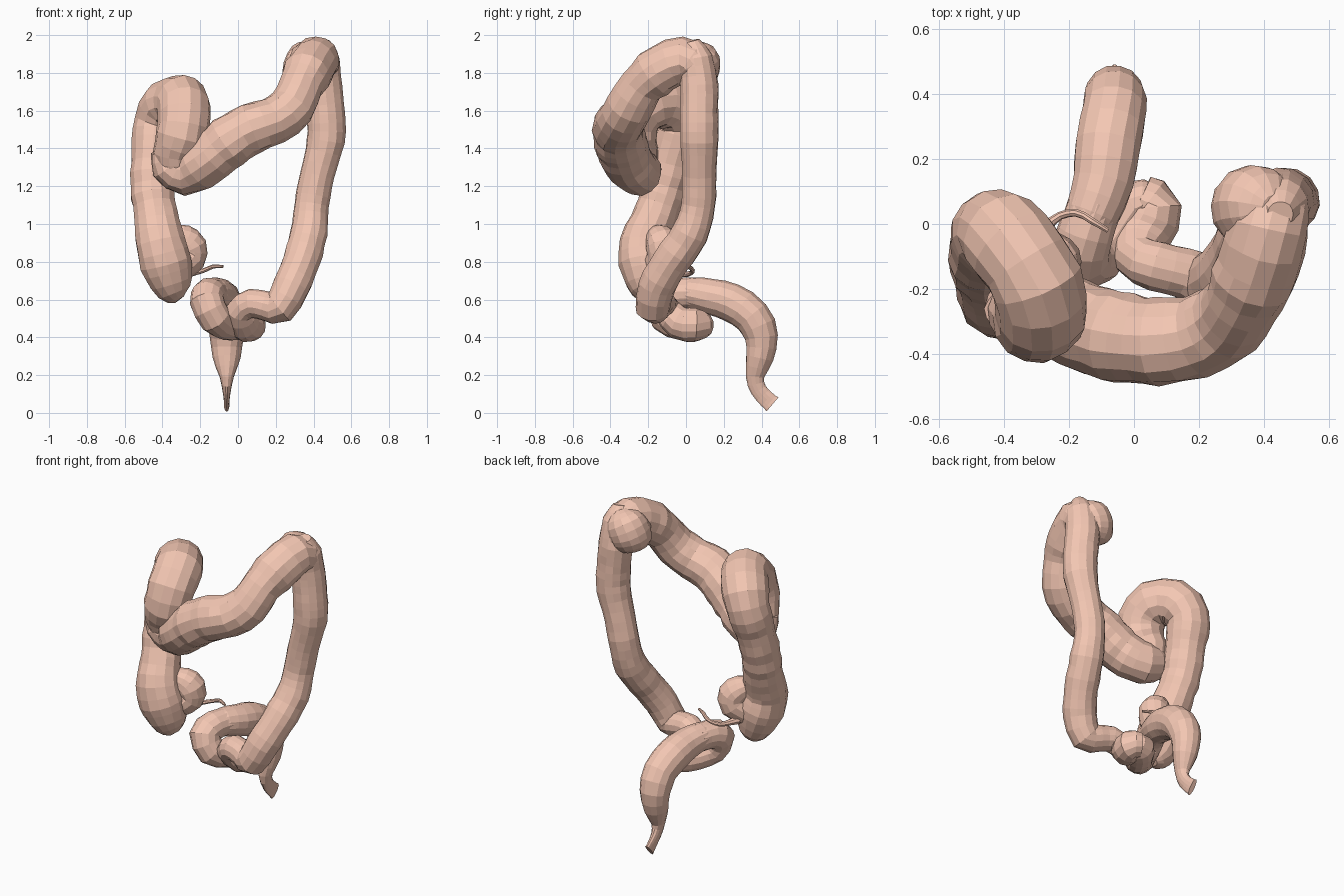
import bpy, bmesh, math, random
from mathutils import Vector

random.seed(4)
mat = bpy.data.materials.new("tissue")
mat.diffuse_color = (0.90, 0.57, 0.45, 1)


def spline(pts, step):
    """Catmull-Rom through (x, y, z, radius) points."""
    p = [Vector(q) for q in pts]
    p = [p[0] * 2 - p[1]] + p + [p[-1] * 2 - p[-2]]
    out = []
    for i in range(1, len(p) - 2):
        a, b, c, d = p[i - 1:i + 3]
        n = max(2, round((c - b).length / step))
        for k in range(n):
            t = k / n
            out.append(0.5 * (2 * b + (c - a) * t + (2 * a - 5 * b + 4 * c - d) * t * t
                              + (3 * b - a - 3 * c + d) * t ** 3))
    return out + [p[-2]]


def tube(name, pts, sides=14, step=0.055, lump=0.05, shape=None):
    """Faceted tube of varying radius with slightly pinched rings."""
    path = spline(pts, step)
    pos = [v.to_3d() for v in path]
    bm = bmesh.new()
    rings, u = [], None
    for i, c in enumerate(pos):
        t = (pos[min(i + 1, len(pos) - 1)] - pos[max(i - 1, 0)]).normalized()
        if u is None:
            u = t.orthogonal()
        u = (u - t * u.dot(t)).normalized()
        w = t.cross(u)
        r = max(path[i].w, 0.004) * (1 + random.uniform(-lump, lump) * 0.6)
        ring = []
        for k in range(sides):
            a = 2 * math.pi * k / sides
            rr = r * (1 + random.uniform(-lump, lump) * 0.5)
            co = c + (u * math.cos(a) + w * math.sin(a)) * rr
            ring.append(bm.verts.new(shape(co) if shape else co))
        rings.append(ring)
    for a, b in zip(rings, rings[1:]):
        for k in range(sides):
            j = (k + 1) % sides
            bm.faces.new((a[k], a[j], b[j], b[k]))
    bm.faces.new(rings[0][::-1])
    bm.faces.new(rings[-1])
    bmesh.ops.recalc_face_normals(bm, faces=bm.faces)
    me = bpy.data.meshes.new(name)
    bm.to_mesh(me)
    bm.free()
    me.materials.append(mat)
    ob = bpy.data.objects.new(name, me)
    bpy.context.collection.objects.link(ob)
    return ob


# Ascending limb, from the blind pouch up and over the first bend
tube("ascending_limb", [
    (-0.31, -0.20, 0.60, 0.03), (-0.335, -0.20, 0.64, 0.09), (-0.37, -0.21, 0.75, 0.135),
    (-0.41, -0.22, 0.90, 0.135), (-0.435, -0.16, 1.05, 0.118), (-0.455, -0.11, 1.20, 0.116),
    (-0.445, -0.06, 1.38, 0.120), (-0.425, -0.02, 1.53, 0.130), (-0.37, -0.07, 1.63, 0.140),
    (-0.30, -0.18, 1.645, 0.142), (-0.285, -0.27, 1.57, 0.142), (-0.30, -0.29, 1.46, 0.135),
    (-0.33, -0.265, 1.37, 0.118), (-0.32, -0.25, 1.28, 0.10)])

# Side pouch and its worm-like tail
tube("side_pouch", [
    (-0.35, -0.17, 0.95, 0.04), (-0.30, -0.14, 0.925, 0.08), (-0.255, -0.12, 0.88, 0.092),
    (-0.26, -0.12, 0.82, 0.09), (-0.32, -0.16, 0.77, 0.08)], step=0.04)
tube("tail", [
    (-0.31, -0.09, 0.74, 0.025), (-0.25, 0.01, 0.735, 0.014), (-0.18, 0.035, 0.755, 0.012),
    (-0.13, 0.01, 0.775, 0.011), (-0.08, -0.02, 0.775, 0.008)], sides=8, step=0.025)

# Transverse limb across the front
tube("transverse_limb", [
    (-0.40, -0.27, 1.39, 0.06), (-0.37, -0.255, 1.32, 0.10), (-0.28, -0.25, 1.275, 0.120),
    (-0.17, -0.31, 1.335, 0.135), (-0.05, -0.345, 1.43, 0.140), (0.07, -0.36, 1.505, 0.136),
    (0.19, -0.345, 1.545, 0.125), (0.285, -0.30, 1.62, 0.125), (0.335, -0.235, 1.73, 0.12),
    (0.38, -0.13, 1.82, 0.128), (0.415, -0.01, 1.87, 0.125), (0.425, 0.05, 1.83, 0.115),
    (0.44, 0.07, 1.75, 0.09)], lump=0.07)

# Bulge behind the high bend
tube("high_bend_bulge", [
    (0.43, 0.05, 1.95, 0.04), (0.41, 0.055, 1.91, 0.10), (0.375, 0.055, 1.85, 0.130),
    (0.355, 0.045, 1.79, 0.122), (0.345, 0.035, 1.735, 0.09), (0.34, 0.03, 1.71, 0.03)],
    step=0.04)

# Descending limb on the far side
tube("descending_limb", [
    (0.45, 0.03, 1.97, 0.04), (0.445, 0.05, 1.88, 0.09), (0.45, 0.07, 1.73, 0.100),
    (0.465, 0.07, 1.58, 0.10), (0.465, 0.07, 1.44, 0.10), (0.42, 0.07, 1.26, 0.090),
    (0.39, 0.065, 1.10, 0.092), (0.375, 0.02, 0.95, 0.098), (0.335, -0.08, 0.80, 0.100),
    (0.28, -0.155, 0.67, 0.098), (0.22, -0.175, 0.560, 0.092), (0.15, -0.15, 0.565, 0.08),
    (0.07, -0.13, 0.58, 0.078), (0.01, -0.10, 0.54, 0.075), (0.03, -0.03, 0.475, 0.09),
    (0.06, 0.05, 0.465, 0.088), (0.02, 0.08, 0.465, 0.075)], lump=0.04)

# Low loop turning back to the final passage
tube("low_loop", [
    (0.06, 0.06, 0.47, 0.06), (0.00, 0.06, 0.465, 0.08), (-0.06, -0.02, 0.465, 0.08),
    (-0.12, -0.10, 0.50, 0.088), (-0.165, -0.10, 0.59, 0.09), (-0.15, -0.03, 0.63, 0.085),
    (-0.12, 0.06, 0.63, 0.085)], lump=0.04)


# Final passage, flattened sideways near its end
def flatten(co):
    f = min(1, max(0.3, 0.3 + (co.z - 0.06) * 3.5))
    return Vector((-0.06 + (co.x + 0.06) * f, co.y, max(co.z, 0))) if co.z < 0.26 else co


tube("final_passage", [
    (-0.16, -0.04, 0.635, 0.06), (-0.13, 0.03, 0.635, 0.085), (-0.095, 0.13, 0.615, 0.095),
    (-0.08, 0.24, 0.585, 0.102), (-0.06, 0.35, 0.51, 0.10), (-0.06, 0.40, 0.40, 0.09),
    (-0.06, 0.39, 0.29, 0.072), (-0.06, 0.365, 0.19, 0.05), (-0.06, 0.385, 0.12, 0.045),
    (-0.06, 0.43, 0.07, 0.045), (-0.06, 0.458, 0.045, 0.05)], lump=0.03, shape=flatten)
